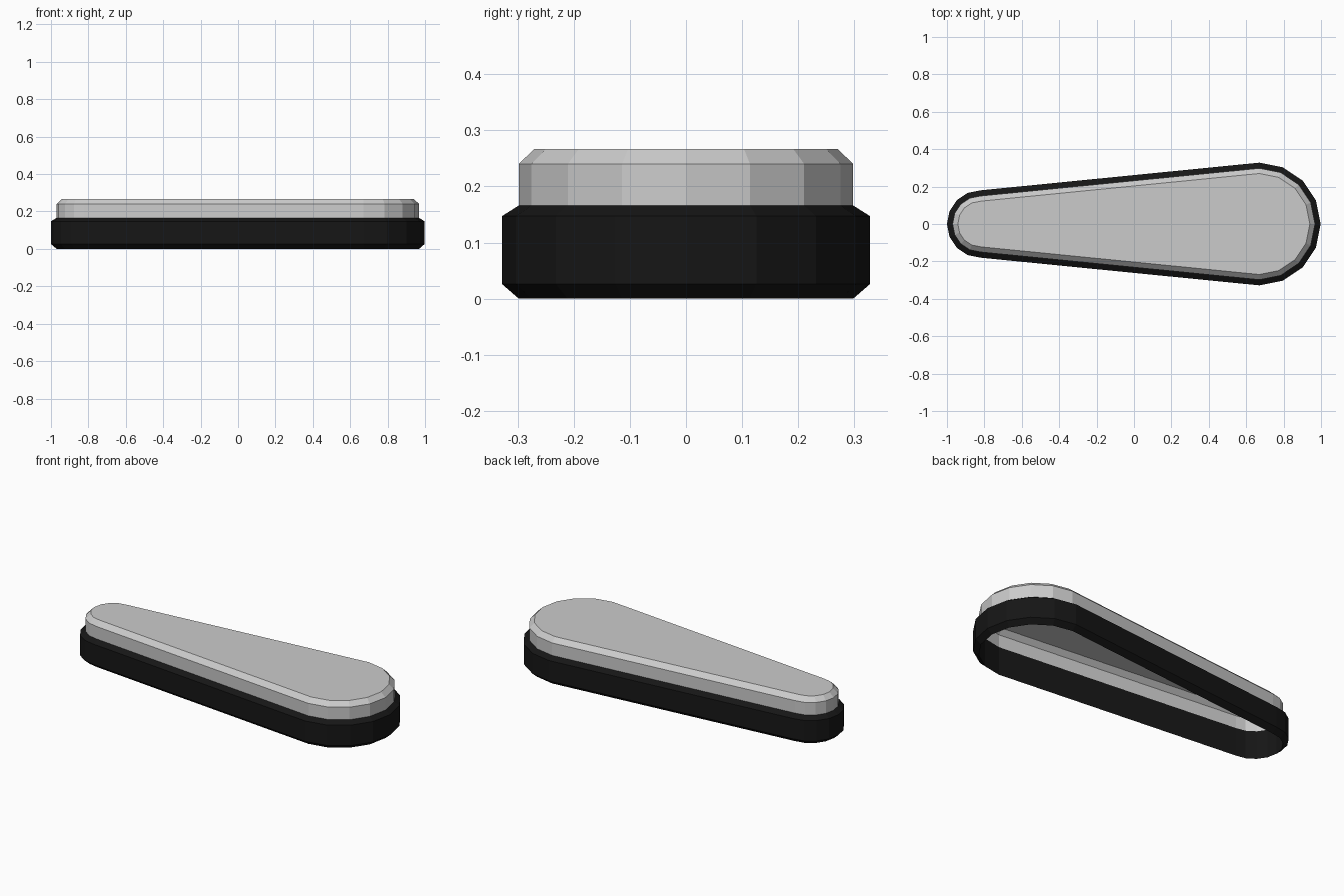
import bpy, math

if "Cube" in bpy.data.objects:
    bpy.data.objects.remove(bpy.data.objects["Cube"])


# Teardrop outline: large arc at +x, small arc at -x, inset by a distance
def outline(inset):
    pts = []
    for cx, r, start in ((0.67, 0.328, -90), (-0.82, 0.18, 90)):
        for i in range(9):
            a = math.radians(start + i * 22.5)
            pts.append((cx + (r - inset) * math.cos(a), (r - inset) * math.sin(a)))
    return pts


# Stack outlines given as (inset, z) and bridge them with quads
def shell(name, profile, color=None, cap=False, closed=False):
    verts, faces = [], []
    for inset, z in profile:
        verts += [(x, y, z) for x, y in outline(inset)]
    n = len(outline(0))
    rows = len(profile)
    for r in range(rows if closed else rows - 1):
        a, b = r * n, (r + 1) % rows * n
        faces += [(a + i, a + (i + 1) % n, b + (i + 1) % n, b + i) for i in range(n)]
    if cap:
        faces.append(tuple(range((rows - 1) * n, rows * n)))
    mesh = bpy.data.meshes.new(name)
    mesh.from_pydata(verts, [], faces)
    obj = bpy.data.objects.new(name, mesh)
    bpy.context.collection.objects.link(obj)
    if color:
        mat = bpy.data.materials.new(name + "_black")
        mat.diffuse_color = color
        mat.use_nodes = True
        mat.node_tree.nodes["Principled BSDF"].inputs["Base Color"].default_value = mat.diffuse_color
        mesh.materials.append(mat)
    return obj


# Black bevelled band around the base, closed by a straight inner wall
shell("base_band", [(0.03, 0), (0, 0.026), (0, 0.147), (0.03, 0.166)],
      (0.008, 0.008, 0.008, 1), closed=True)

# Grey hollow lid with a chamfered top edge
shell("lid", [(0.03, 0.166), (0.03, 0.24), (0.058, 0.267)], cap=True)
